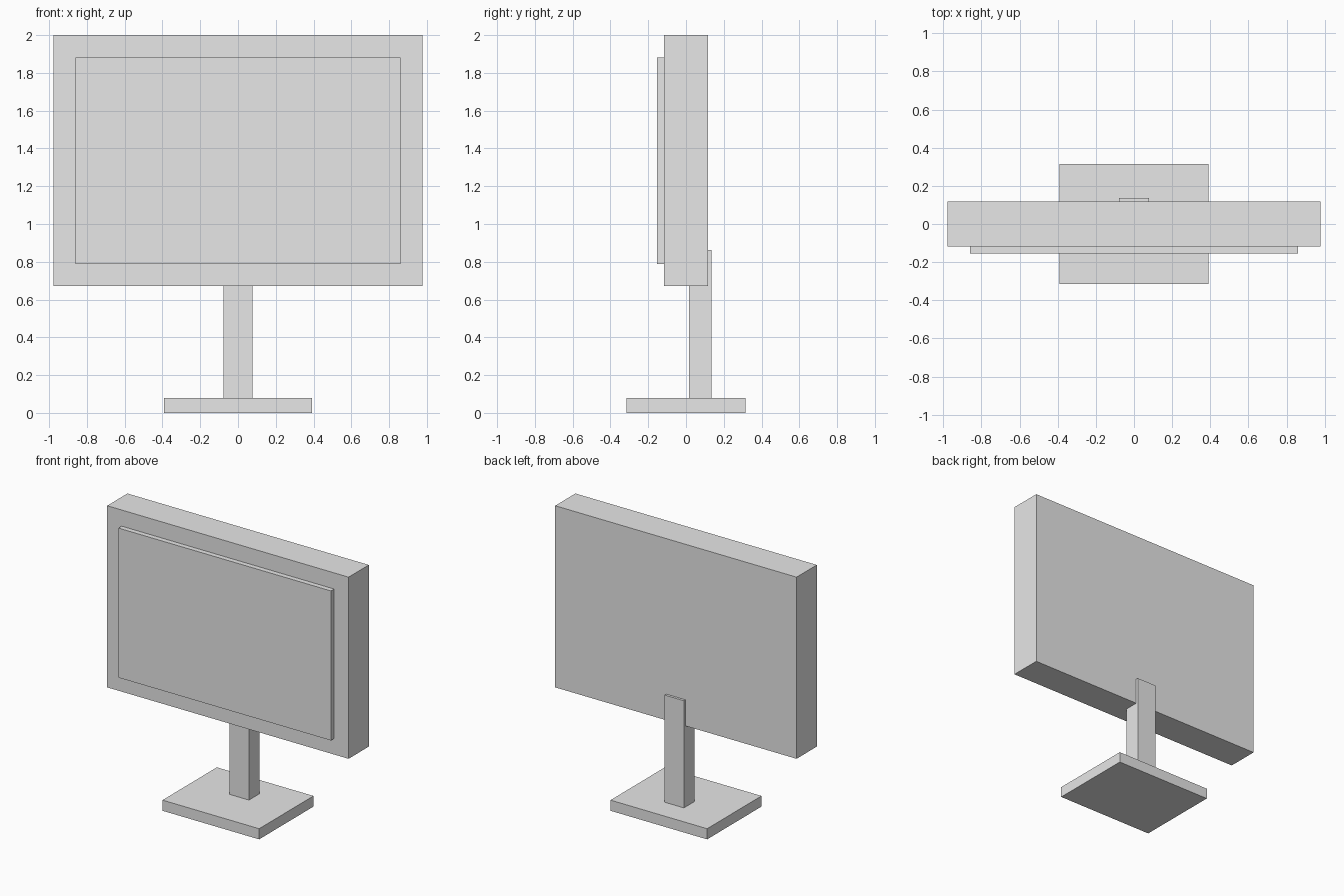
import bpy
import bmesh
from mathutils import Vector

if "Cube" in bpy.data.objects:
    bpy.data.objects.remove(bpy.data.objects["Cube"])

grey = bpy.data.materials.new("plain grey")
grey.diffuse_color = (0.8, 0.8, 0.8, 1.0)
grey.use_nodes = True
grey.node_tree.nodes["Principled BSDF"].inputs["Base Color"].default_value = grey.diffuse_color


def box(name, lo, hi):
    """Flat-sided box between two opposite corners."""
    lo, hi = Vector(lo), Vector(hi)
    bm = bmesh.new()
    bmesh.ops.create_cube(bm, size=1.0)
    bmesh.ops.scale(bm, vec=hi - lo, verts=bm.verts)
    bmesh.ops.translate(bm, vec=(lo + hi) / 2, verts=bm.verts)
    mesh = bpy.data.meshes.new(name)
    bm.to_mesh(mesh)
    bm.free()
    mesh.materials.append(grey)
    obj = bpy.data.objects.new(name, mesh)
    bpy.context.collection.objects.link(obj)
    return obj


# Foot plate and upright post
box("base", (-0.391, -0.314, 0.0), (0.391, 0.314, 0.078))
box("stand_post", (-0.078, 0.015, 0.07), (0.078, 0.135, 0.862))

# Display housing with a raised front panel
box("monitor_body", (-0.977, -0.117, 0.671), (0.977, 0.117, 2.0))
box("screen", (-0.86, -0.154, 0.788), (0.86, -0.11, 1.882))
